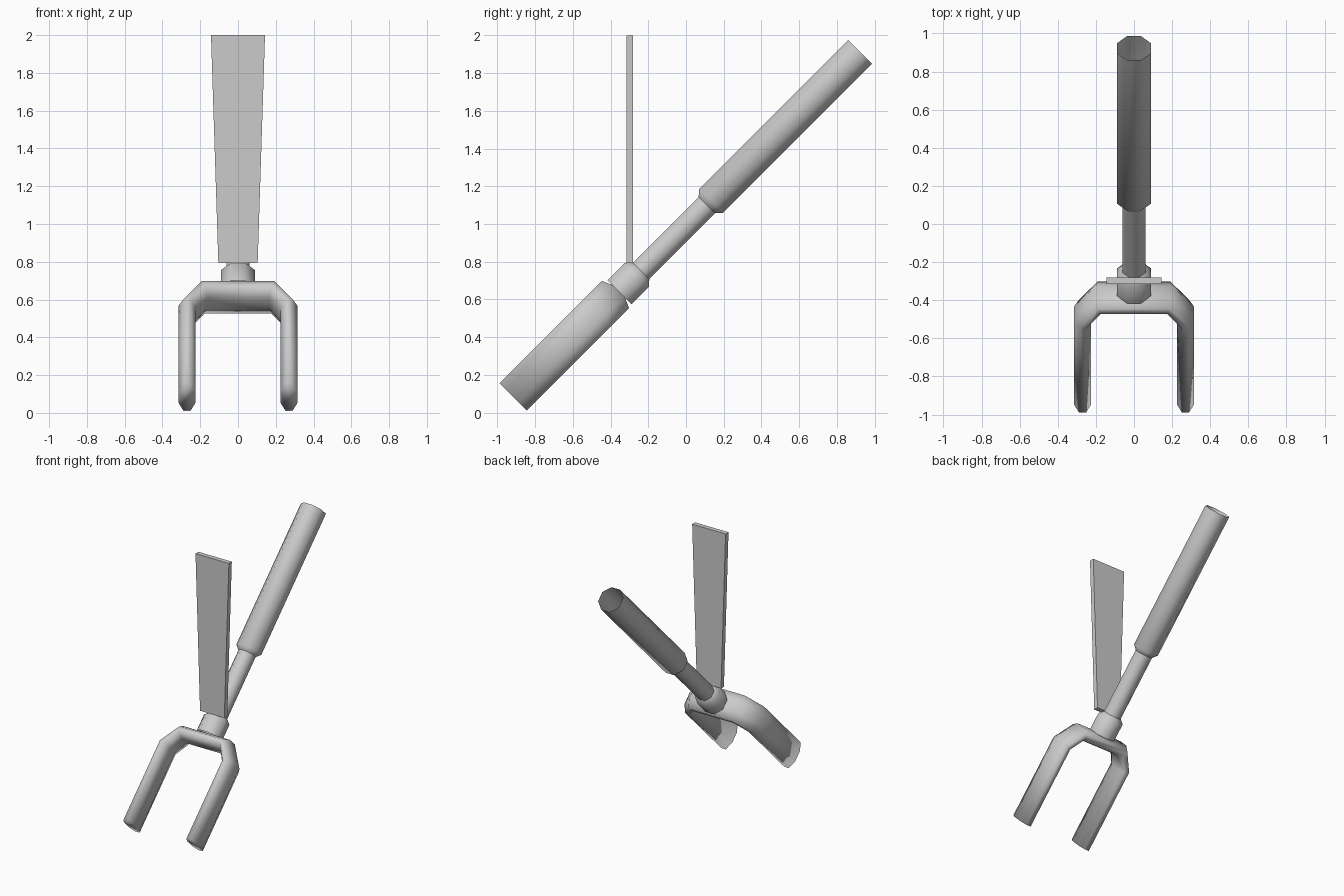
import bpy, bmesh, math
from mathutils import Vector

if "Cube" in bpy.data.objects:
    bpy.data.objects.remove(bpy.data.objects["Cube"])

AXIS = Vector((0, 1, 1)).normalized()    # direction along the tilted tool
NORM = Vector((0, -1, 1)).normalized()   # across the tool, in the side plane
SIDE = Vector((1, 0, 0))
SIDES = 8

grey = bpy.data.materials.new("light_grey")
grey.diffuse_color = (0.6, 0.6, 0.6, 1)
grey.use_nodes = True
grey.node_tree.nodes["Principled BSDF"].inputs["Base Color"].default_value = grey.diffuse_color


def finish(name, bm, smooth=True):
    bmesh.ops.recalc_face_normals(bm, faces=bm.faces[:])
    mesh = bpy.data.meshes.new(name)
    bm.to_mesh(mesh)
    bm.free()
    mesh.materials.append(grey)
    for p in mesh.polygons:
        p.use_smooth = smooth
    obj = bpy.data.objects.new(name, mesh)
    bpy.context.collection.objects.link(obj)
    return obj


def loft(name, sections, capped):
    """Bridge octagons given as (centre, half axis u, half axis v)."""
    bm = bmesh.new()
    k = 1 / math.cos(math.pi / SIDES)    # half axes reach the flats
    rings = []
    for c, u, v in sections:
        angles = [(i + 0.5) * 2 * math.pi / SIDES for i in range(SIDES)]
        rings.append([bm.verts.new(c + (u * math.cos(a) + v * math.sin(a)) * k)
                      for a in angles])
    for a, b in zip(rings, rings[1:]):
        for i in range(SIDES):
            j = (i + 1) % SIDES
            bm.faces.new((a[i], a[j], b[j], b[i]))
    if capped:
        bm.faces.new(rings[0])
        bm.faces.new(rings[-1])
    return finish(name, bm)


def on_axis(t, offset=0.99):
    """Point on the tool axis where y + z = t."""
    return Vector((0, (t - offset) / 2, (t + offset) / 2))


def tube(name, profile):
    return loft(name, [(on_axis(t), SIDE * r, NORM * r) for t, r in profile], False)


# Collar, thin shaft and open hand grip along one tilted axis
tube("collar", [(0.285, 0.09), (0.47, 0.09), (0.515, 0.061)])
tube("shaft", [(0.515, 0.061), (1.21, 0.061)])
tube("grip", [(1.21, 0.061), (1.255, 0.089), (2.835, 0.089)])

# U-shaped fork: half path as (x, distance along axis, section offset x, offset along axis)
crown = on_axis(0.226, 1.0)
leg_end = -0.749
half = [(0.27, leg_end, 0.045, 0.0),
        (0.27, -0.123, 0.045, 0.014),
        (0.183, 0.0, 0.0175, 0.045)]
path = half + [(-x, s, -ox, os) for x, s, ox, os in reversed(half)]
loft("fork", [(crown + SIDE * x + AXIS * s, SIDE * ox + AXIS * os, NORM * 0.1025)
              for x, s, ox, os in path], True)

# Upright tapered blade
bm = bmesh.new()
bmesh.ops.create_cube(bm, size=1)
for v in bm.verts:
    top = v.co.z > 0
    v.co = Vector((math.copysign(0.143 if top else 0.104, v.co.x),
                   -0.298 + math.copysign(0.018, v.co.y),
                   2.0 if top else 0.793))
finish("blade", bm, smooth=False)
